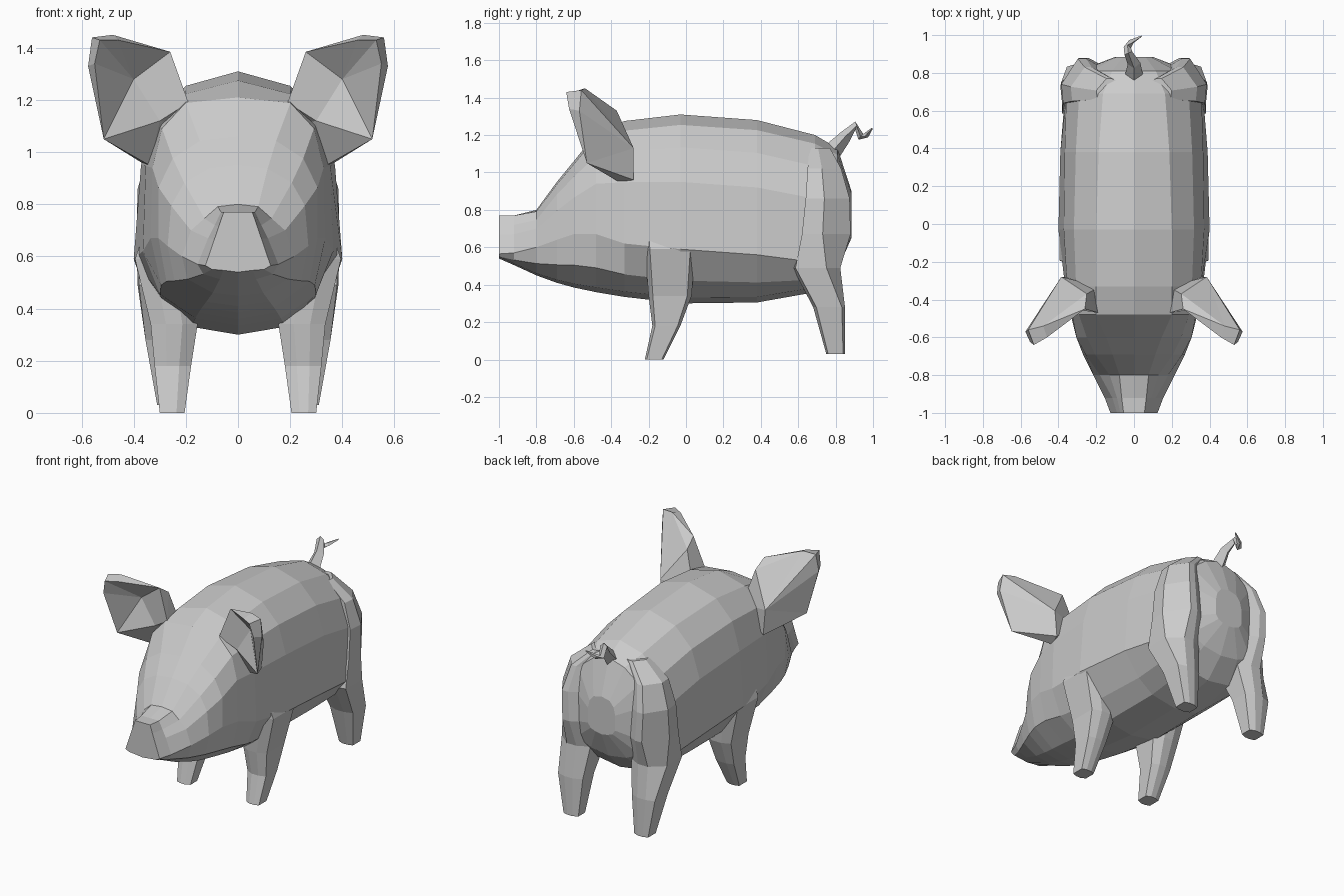
import bpy, bmesh
from mathutils import Vector


def make(name, verts, faces, mirror=False):
    me = bpy.data.meshes.new(name)
    me.from_pydata(verts, [], faces)
    bm = bmesh.new()
    bm.from_mesh(me)
    bmesh.ops.recalc_face_normals(bm, faces=bm.faces)
    bm.to_mesh(me)
    bm.free()
    ob = bpy.data.objects.new(name, me)
    bpy.context.collection.objects.link(ob)
    if mirror:
        mod = ob.modifiers.new("mirror", 'MIRROR')
        mod.use_mirror_merge = False
    return ob


def loft(name, rings, mirror=False):
    n = len(rings[0])
    verts = [p for r in rings for p in r]
    faces = [(a * n + i, a * n + (i + 1) % n, (a + 1) * n + (i + 1) % n, (a + 1) * n + i)
             for a in range(len(rings) - 1) for i in range(n)]
    faces += [tuple(range(n)), tuple(range(len(verts) - n, len(verts)))]
    return make(name, verts, faces, mirror)


# Body and head: y, top, bottom, half width, height of widest point,
# width ratios of crown, upper side and jaw
def body_ring(y, zt, zb, w, zw, k, m, j):
    h = zt - zb
    drop = 0 if y < -.9 else .025 if y < -.4 else .055
    zk, zm = zt - drop * h, zw + (zt - zw) * 0.5
    bulge = 0 if y < -.75 else .08
    half = [(k * w, zk), (((k + m) / 2 + bulge) * w, (zk + zm) / 2 + bulge * h * .4),
            (m * w, zm), (w, zw), (j * w, zb + .42 * (zw - zb)), (.45 * w, zb + .03 * h)]
    right = [(x, y, z) for x, z in half]
    left = [(-x, y, z) for x, z in reversed(half)]
    return [(0, y, zt)] + right + [(0, y, zb)] + left


sections = [
    (-1.00, .77, .54, .125, .565, .44, .72, .80),
    (-.92, .77, .505, .155, .57, .42, .74, .86),
    (-.80, .80, .45, .215, .60, .36, .84, .90),
    (-.69, .95, .41, .27, .64, .42, .95, .90),
    (-.60, 1.06, .385, .305, .67, .48, 1.0, .90),
    (-.48, 1.21, .36, .335, .67, .60, .98, .88),
    (-.33, 1.275, .335, .365, .62, .55, .97, .82),
    (-.03, 1.31, .30, .40, .59, .50, .93, .72),
    (.38, 1.28, .305, .39, .56, .48, .94, .72),
    (.69, 1.20, .36, .365, .52, .45, .98, .80),
    (.81, 1.13, .48, .29, .64, .40, .98, .80),
    (.885, .90, .65, .10, .70, .60, 1.0, .80),
]
loft("body", [body_ring(*s) for s in sections])


# Legs: z, inner x, outer x, front y, back y, outer rear corner cut (0 to 1)
def leg_ring(z, x0, x1, y0, y1, cut=0):
    cx, cy, rx, ry = (x0 + x1) / 2, (y0 + y1) / 2, (x1 - x0) / 2, (y1 - y0) / 2
    c = [(1 - .1 * cut, -.8 - .2 * cut), (1, .8 - .95 * cut), (.35 - .25 * cut, 1),
         (-.35, 1), (-1, .7), (-1, -.7), (-.35, -1), (.35, -1)]
    return [(cx + rx * a, cy + ry * b, z) for a, b in c]


loft("front_legs", [leg_ring(*s) for s in [
    (.75, .20, .34, -.23, .03), (.59, .18, .395, -.22, .05), (.34, .155, .335, -.20, .03),
    (.18, .18, .32, -.18, -.03), (0, .205, .30, -.22, -.12)]], True)
loft("hind_legs", [leg_ring(*s) for s in [
    (1.13, .08, .20, .66, .77, 1), (1.02, .17, .335, .65, .83, 1), (.86, .19, .385, .64, .875, 1),
    (.67, .17, .39, .62, .88, 1), (.49, .15, .385, .57, .825, .4),
    (.28, .18, .355, .68, .85), (.03, .205, .31, .75, .85)]], True)

# Ears: cupped front rim (0-6), inner fold (7, 8), thick back (9-12), outer tip edge (14, 15),
# buried root (13)
ear = [(.19, -.47, 1.19), (.26, -.45, 1.385), (.46, -.60, 1.43), (.53, -.64, 1.43),
       (.55, -.625, 1.34), (.515, -.53, 1.05), (.34, -.36, .95),
       (.30, -.44, 1.12), (.40, -.44, 1.28),
       (.385, -.28, 1.13), (.25, -.37, 1.33), (.37, -.28, .96), (.48, -.54, 1.45),
       (.18, -.33, 1.10), (.56, -.56, 1.44), (.575, -.57, 1.33)]
make("ears", ear, [
    (0, 1, 8, 7), (1, 2, 8), (2, 3, 8), (3, 4, 8), (4, 5, 8), (5, 7, 8), (5, 6, 7),
    (0, 1, 10), (1, 2, 12), (1, 12, 10), (2, 3, 14, 12), (3, 4, 15, 14), (4, 5, 15),
    (10, 12, 9), (12, 14, 9), (14, 15, 9), (15, 5, 9), (5, 11, 9), (5, 6, 11),
    (0, 10, 13), (10, 9, 13), (9, 11, 13), (11, 6, 13), (6, 7, 13), (7, 0, 13)], True)

# Curly tail: tapering square tube along a bent path
path = [(0, .78, 1.11, .05), (0, .85, 1.19, .034), (-.03, .905, 1.25, .022),
        (-.035, .935, 1.19, .02), (-.015, .965, 1.20, .015), (.04, .995, 1.235, .004)]
pts = [Vector(p[:3]) for p in path]
rings = []
for i, p in enumerate(pts):
    d = (pts[min(i + 1, 5)] - pts[max(i - 1, 0)]).normalized()
    u = (Vector((1, 0, 0)) - d * d.x).normalized()
    v = d.cross(u)
    r = path[i][3]
    rings.append([p + u * r * a + v * r * b for a, b in [(1, 0), (0, 1), (-1, 0), (0, -1)]])
loft("tail", rings)
